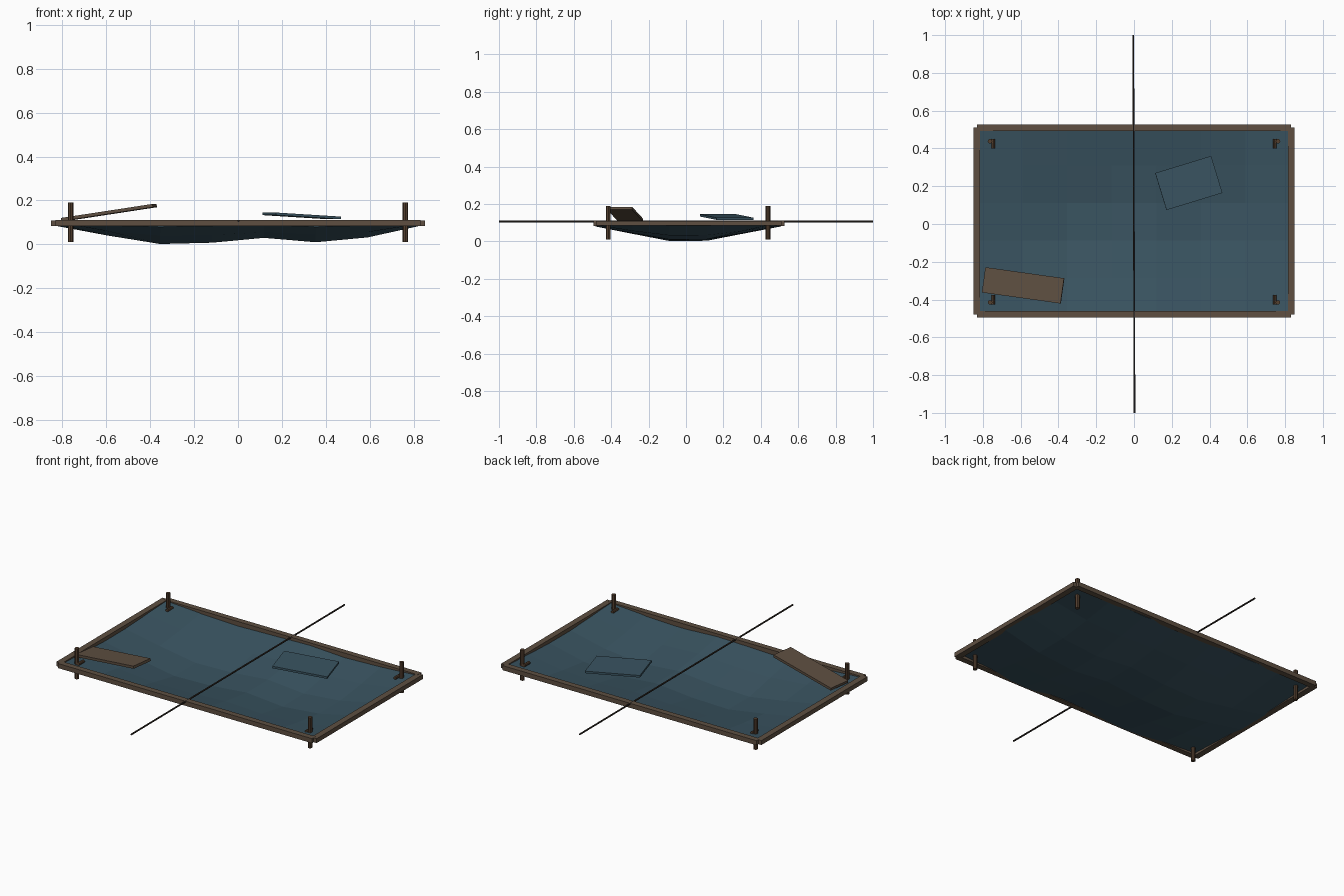
import bpy, bmesh, math
from mathutils import Vector

if "Cube" in bpy.data.objects:
    bpy.data.objects.remove(bpy.data.objects["Cube"])


def mat(name, rgb):
    m = bpy.data.materials.new(name)
    m.diffuse_color = (*rgb, 1)
    m.use_nodes = True
    m.node_tree.nodes["Principled BSDF"].inputs["Base Color"].default_value = m.diffuse_color
    return m


WOOD = mat("weathered wood", (0.112, 0.078, 0.053))
PEG = mat("dark peg wood", (0.088, 0.050, 0.028))
TARP = mat("blue canvas", (0.042, 0.089, 0.120))
ROPE = mat("dark rope", (0.032, 0.024, 0.019))


def box(name, loc, size, m, rot=(0, 0, 0)):
    bpy.ops.mesh.primitive_cube_add(size=1, location=loc, rotation=rot)
    o = bpy.context.object
    o.name, o.scale = name, size
    o.data.materials.append(m)
    return o


def rod(name, a, b, r, m, sides=8):
    a, b = Vector(a), Vector(b)
    bpy.ops.mesh.primitive_cylinder_add(vertices=sides, radius=r, depth=(b - a).length,
                                        location=(a + b) / 2)
    o = bpy.context.object
    o.name = name
    o.rotation_euler = (b - a).to_track_quat('Z', 'Y').to_euler()
    o.data.materials.append(m)
    return o


# sagging canvas: depth along the length times a weight across the width
DEPTH = [0, 0.042, 0.080, 0.074, 0.052, 0.072, 0.050, 0]
WEIGHT = [0, 0.52, 1, 0.98, 0.5, 0]
EDGE_DIP = [0, 0.012, 0.020, 0.014, 0.008, 0.020, 0.012, 0]
bm = bmesh.new()
grid = []
for i in range(8):
    col = []
    for j in range(6):
        x = -0.825 + 1.65 * i / 7
        y = -0.483 + 0.99 * j / 5
        if i in (0, 7):
            z = 0.108 - 0.018 * WEIGHT[j]
        elif j in (0, 5):
            z = 0.106 - EDGE_DIP[i]
        else:
            z = 0.088 - DEPTH[i] * WEIGHT[j]
        col.append(bm.verts.new((x, y, z)))
    grid.append(col)
for i in range(7):
    for j in range(5):
        bm.faces.new((grid[i][j], grid[i + 1][j], grid[i + 1][j + 1], grid[i][j + 1]))
me = bpy.data.meshes.new("canvas")
bm.to_mesh(me)
bm.free()
me.materials.append(TARP)
canvas = bpy.data.objects.new("canvas", me)
bpy.context.collection.objects.link(canvas)
sol = canvas.modifiers.new("thickness", 'SOLIDIFY')
sol.thickness, sol.offset = 0.006, -1

# wooden frame
for n, y in (("front_rail", -0.478), ("back_rail", 0.510)):
    box(n, (0, y, 0.097), (1.66, 0.034, 0.027), WOOD)
for n, x in (("left_rail", -0.832), ("right_rail", 0.832)):
    box(n, (x, 0.015, 0.097), (0.036, 0.99, 0.026), WOOD)

# corner pegs with small cross pins
for sx in (-1, 1):
    for y in (-0.415, 0.438):
        rod("corner_peg", (sx * 0.762, y, 0.01), (sx * 0.762, y, 0.19), 0.0125, PEG)
        s = 1 if y < 0 else -1
        rod("cross_pin", (sx * 0.745, y - s * 0.012, 0.103),
            (sx * 0.745, y + s * 0.038, 0.103), 0.009, PEG)

# rope stretched across the middle
rod("rope", (0.003, -1, 0.107), (-0.004, 1, 0.107), 0.005, ROPE, 6)

# loose plank and spare canvas patch
box("loose_plank", (-0.587, -0.325, 0.145), (0.425, 0.135, 0.015), WOOD,
    (0, -0.15, math.radians(-8)))
box("canvas_patch", (0.29, 0.217, 0.130), (0.31, 0.205, 0.012), TARP,
    (0, 0.06, math.radians(17)))
